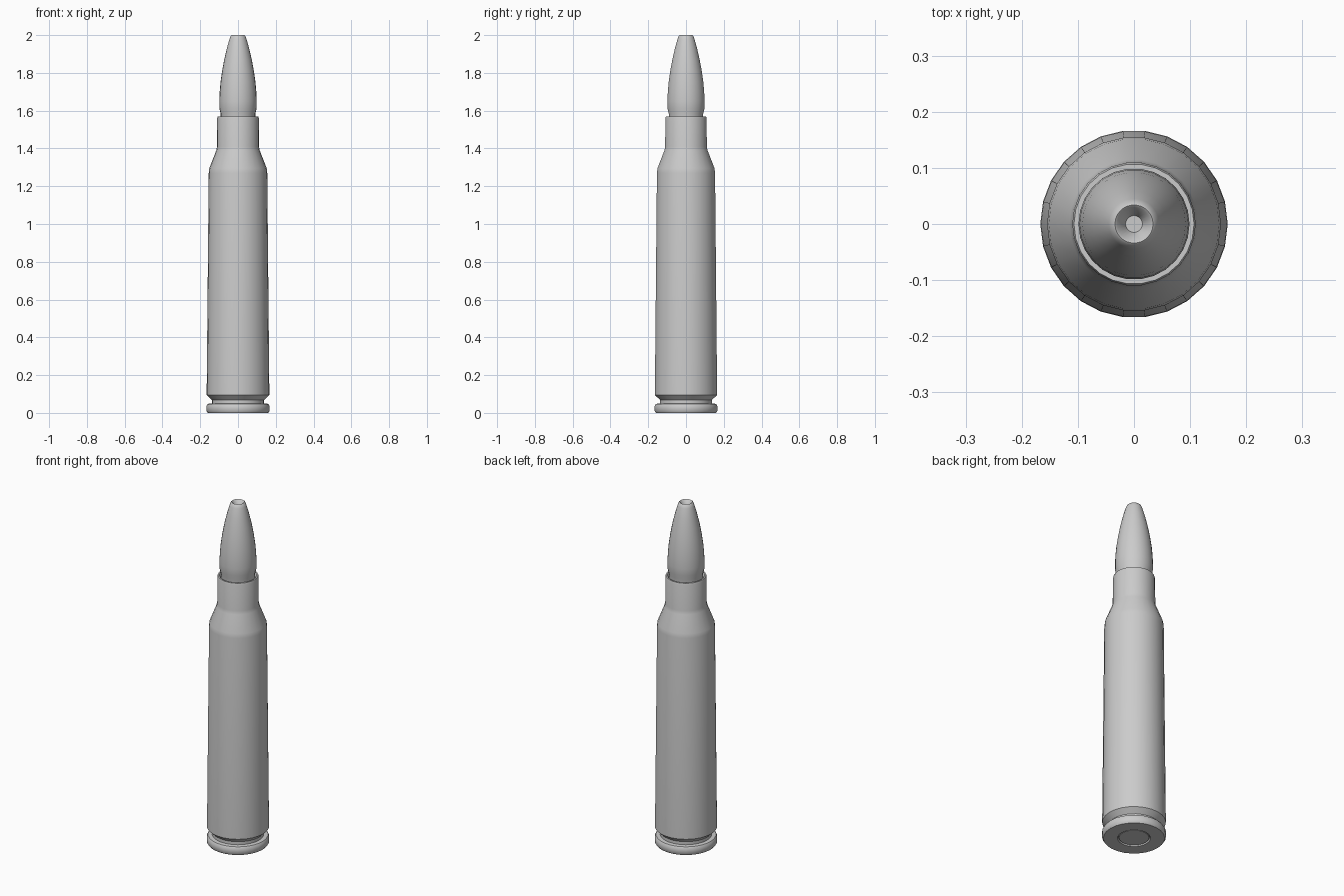
import bpy, bmesh, math

if "Cube" in bpy.data.objects:
    bpy.data.objects.remove(bpy.data.objects["Cube"])

SIDES = 26


def lathe(name, profile):
    """Spin an (r, z) profile around z, from bottom to top."""
    bm = bmesh.new()
    rings = []
    for r, z in profile:
        if r == 0:
            rings.append([bm.verts.new((0, 0, z))])
        else:
            rings.append([bm.verts.new((r * math.cos(2 * math.pi * i / SIDES),
                                        r * math.sin(2 * math.pi * i / SIDES), z))
                          for i in range(SIDES)])
    for a, b in zip(rings, rings[1:]):
        for i in range(SIDES):
            j = (i + 1) % SIDES
            if len(a) == 1:
                bm.faces.new((a[0], b[j], b[i]))
            elif len(b) == 1:
                bm.faces.new((a[i], a[j], b[0]))
            else:
                bm.faces.new((a[i], a[j], b[j], b[i]))
    bmesh.ops.recalc_face_normals(bm, faces=bm.faces)
    mesh = bpy.data.meshes.new(name)
    bm.to_mesh(mesh)
    bm.free()
    obj = bpy.data.objects.new(name, mesh)
    bpy.context.collection.objects.link(obj)
    bpy.ops.object.select_all(action='DESELECT')
    obj.select_set(True)
    bpy.context.view_layer.objects.active = obj
    bpy.ops.object.shade_smooth_by_angle(angle=math.radians(35))
    return obj


# Casing: base with primer pocket, rim, extractor groove, body, shoulder, neck
lathe("casing", [
    (0, 0.012), (0.083, 0.012), (0.086, 0.0), (0.160, 0.0), (0.167, 0.010),
    (0.167, 0.037), (0.160, 0.048), (0.138, 0.050), (0.138, 0.068),
    (0.166, 0.095), (0.155, 1.27), (0.152, 1.295), (0.115, 1.39),
    (0.111, 1.41), (0.110, 1.56), (0.107, 1.57), (0.099, 1.57), (0.092, 1.555),
])

# Primer disc
lathe("primer", [(0, 0.003), (0.078, 0.003), (0.081, 0.006), (0.081, 0.013)])

# Bullet: crimp groove, curved nose, hollow tip
lathe("bullet", [
    (0.091, 1.55), (0.092, 1.585), (0.098, 1.61), (0.099, 1.65), (0.097, 1.70),
    (0.092, 1.755), (0.084, 1.81), (0.073, 1.87), (0.059, 1.93), (0.045, 1.98),
    (0.038, 1.997), (0.034, 2.0), (0.030, 1.997), (0.015, 1.96), (0, 1.96),
])
